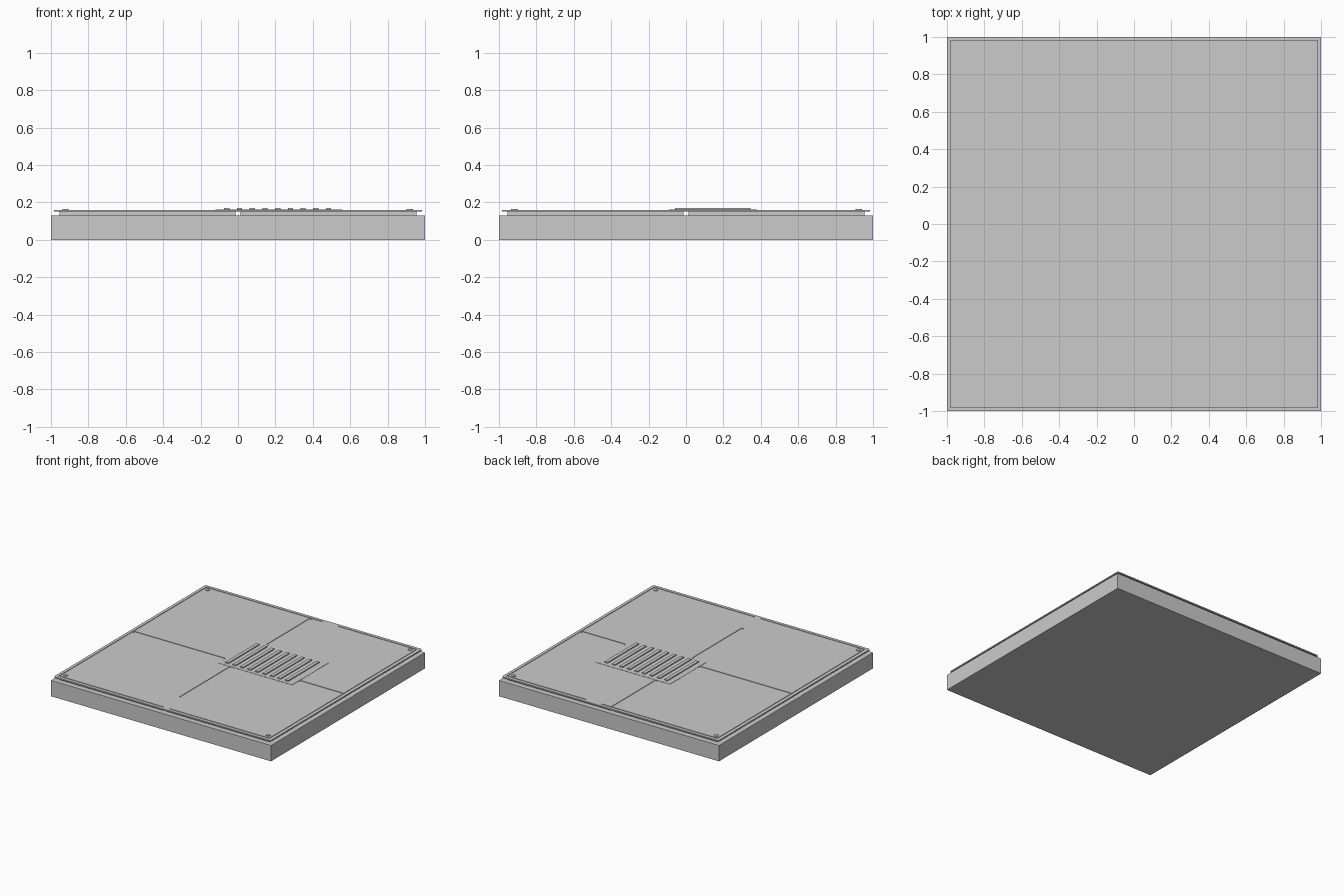
import bpy
import bmesh
from mathutils import Matrix, Vector

if "Cube" in bpy.data.objects:
    bpy.data.objects.remove(bpy.data.objects["Cube"])

grey = bpy.data.materials.new("light_grey")
grey.diffuse_color = (0.6, 0.6, 0.6, 1)
grey.use_nodes = True
grey.node_tree.nodes["Principled BSDF"].inputs["Base Color"].default_value = grey.diffuse_color


def finish(name, bm):
    mesh = bpy.data.meshes.new(name)
    bm.to_mesh(mesh)
    bm.free()
    mesh.materials.append(grey)
    obj = bpy.data.objects.new(name, mesh)
    bpy.context.collection.objects.link(obj)
    return obj


def box(name, x0, x1, y0, y1, z0, z1):
    bm = bmesh.new()
    centre = Vector(((x0 + x1) / 2, (y0 + y1) / 2, (z0 + z1) / 2))
    size = Matrix.Diagonal((x1 - x0, y1 - y0, z1 - z0, 1))
    bmesh.ops.create_cube(bm, size=1, matrix=Matrix.Translation(centre) @ size)
    return finish(name, bm)


# Heavy base slab
box("base_slab", -1, 1, -1, 1, 0, 0.13)

# Four spacer panels separated by an open cross-shaped gap
spans = ((-0.955, -0.013), (0.013, 0.955))
for x0, x1 in spans:
    for y0, y1 in spans:
        box("spacer_panel", x0, x1, y0, y1, 0.13, 0.151)

# Overhanging cover sheet with softened corners
sheet = box("cover_sheet", -0.985, 0.985, -0.985, 0.985, 0.15, 0.16)
bm = bmesh.new()
bm.from_mesh(sheet.data)
corners = [e for e in bm.edges if abs(e.verts[0].co.z - e.verts[1].co.z) > 0.005]
bmesh.ops.bevel(bm, geom=corners, offset=0.012, segments=3, affect='EDGES', profile=0.5)
bm.to_mesh(sheet.data)
bm.free()

# Shallow grooves: cross seams, then the border line with its short breaks
grooves = [
    (-0.013, 0.013, -0.74, 0.945),
    (-0.948, 0.948, -0.013, 0.013),
    (-0.96, -0.952, -0.96, 0.96),
    (0.952, 0.96, -0.96, 0.96),
    (-0.956, 0.10, 0.952, 0.96),
    (0.24, 0.956, 0.952, 0.96),
    (-0.956, -0.01, -0.96, -0.952),
    (0.045, 0.956, -0.96, -0.952),
]
for x0, x1, y0, y1 in grooves:
    cutter = box("groove_cutter", x0, x1, y0, y1, 0.156, 0.18)
    cutter.hide_render = True
    cutter.display_type = 'WIRE'
    cut = sheet.modifiers.new("groove", 'BOOLEAN')
    cut.operation = 'DIFFERENCE'
    cut.solver = 'EXACT'
    cut.object = cutter

# Grille plate and its nine raised bars
box("grille_plate", -0.12, 0.555, -0.09, 0.38, 0.155, 0.162)
for i in range(9):
    x = -0.06 + 0.068 * i
    box("grille_bar", x - 0.014, x + 0.014, -0.06, 0.345, 0.16, 0.17)

# Corner screws
for x in (-0.922, 0.918):
    for y in (-0.918, 0.924):
        bm = bmesh.new()
        bmesh.ops.create_cone(bm, cap_ends=True, segments=16, radius1=0.017, radius2=0.017,
                              depth=0.01, matrix=Matrix.Translation((x, y, 0.16)))
        finish("corner_screw", bm)
